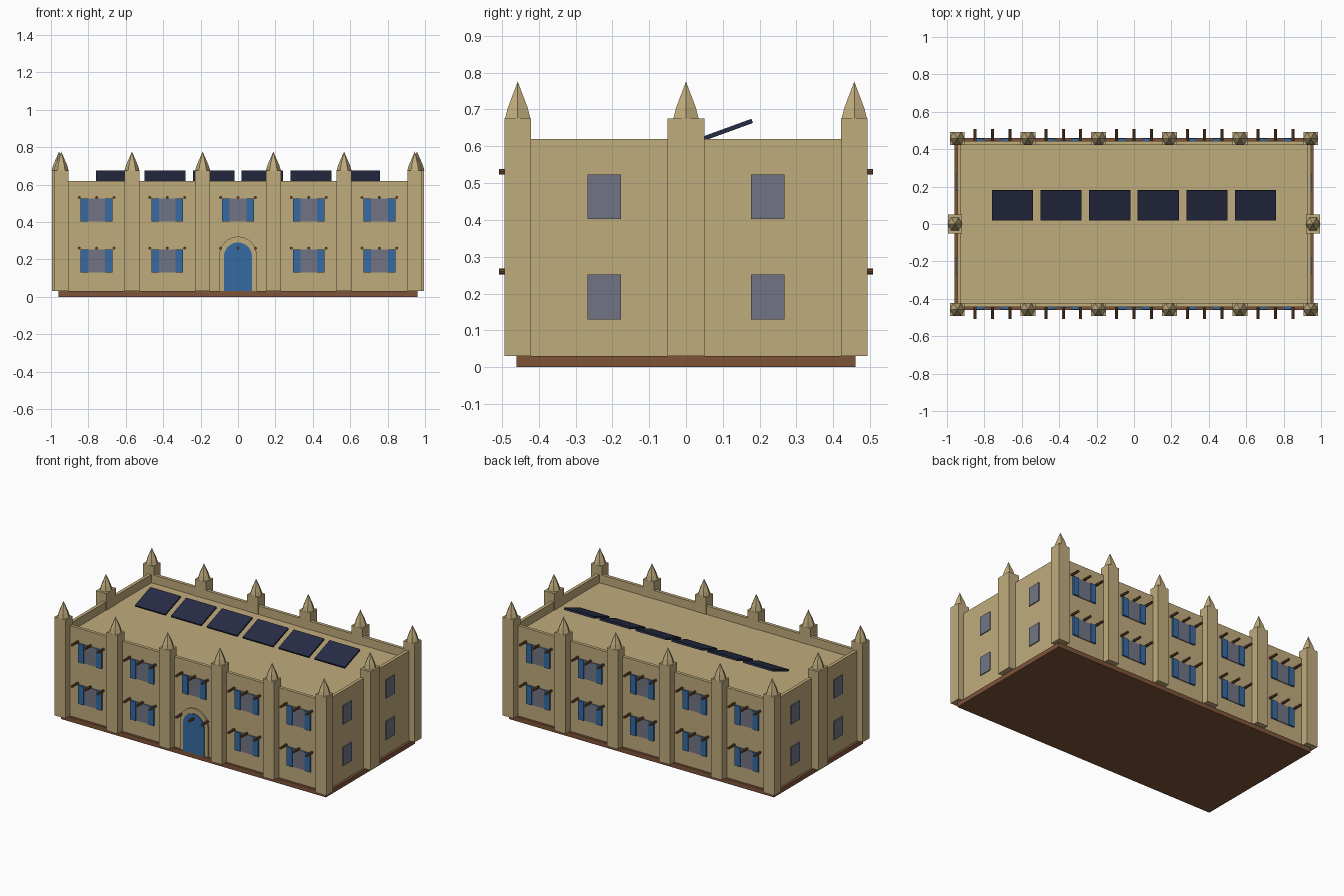
import bpy, bmesh, math

if "Cube" in bpy.data.objects:
    bpy.data.objects.remove(bpy.data.objects["Cube"])


def mat(name, hexcol):
    m = bpy.data.materials.new(name)
    c = [int(hexcol[i:i + 2], 16) / 255 for i in (0, 2, 4)]
    m.diffuse_color = [((v + .055) / 1.055) ** 2.4 if v > .04 else v / 12.92 for v in c] + [1]
    m.use_nodes = True
    m.node_tree.nodes["Principled BSDF"].inputs["Base Color"].default_value = m.diffuse_color
    return m


TAN = mat("adobe tan", "C0AC7D")
BROWN = mat("plinth brown", "7E5339")
WOOD = mat("beam wood", "6E4A2E")
BLUE = mat("painted blue", "366BA3")
GLASS = mat("window grey", "717485")
NAVY = mat("panel navy", "272C45")


def finish(name, bm, material):
    bmesh.ops.recalc_face_normals(bm, faces=bm.faces)
    me = bpy.data.meshes.new(name)
    bm.to_mesh(me)
    bm.free()
    me.materials.append(material)
    ob = bpy.data.objects.new(name, me)
    bpy.context.collection.objects.link(ob)
    return ob


def box(name, x, y, z, material):
    """Box from (min, max) ranges."""
    bm = bmesh.new()
    bmesh.ops.create_cube(bm, size=1)
    for v in bm.verts:
        v.co = [(r[0] + r[1]) / 2 + c * (r[1] - r[0]) for r, c in zip((x, y, z), v.co)]
    return finish(name, bm, material)


def span(c, w):
    return (c - w / 2, c + w / 2)


def sided(s, a, b):
    """Range from a to b on the side given by sign s."""
    return tuple(sorted((s * a, s * b)))


def arch(name, r, spring, y0, y1, material):
    """Round-headed slab standing on the plinth, facing front."""
    bm = bmesh.new()
    pts = [(-r, .03)] + [(-r * math.cos(math.pi * i / 16), spring + r * math.sin(math.pi * i / 16))
                         for i in range(17)] + [(r, .03)]
    f = bm.faces.new([bm.verts.new((x, y0, z)) for x, z in pts])
    ext = bmesh.ops.extrude_face_region(bm, geom=[f])
    for v in ext["geom"]:
        if isinstance(v, bmesh.types.BMVert):
            v.co.y = y1
    return finish(name, bm, material)


def pinnacle(name, x, y):
    """Six-sided two-stage spire."""
    bm = bmesh.new()
    rings = [[bm.verts.new((x + r * math.cos(i * math.pi / 3), y + r * math.sin(i * math.pi / 3), z))
              for i in range(6)] for r, z in ((.04, .675), (.031, .705))]
    tip = bm.verts.new((x, y, .776))
    bm.faces.new(rings[0])
    for i in range(6):
        j = (i + 1) % 6
        bm.faces.new((rings[0][i], rings[0][j], rings[1][j], rings[1][i]))
        bm.faces.new((rings[1][i], rings[1][j], tip))
    finish(name, bm, TAN)


# Plinth and main block with sunken roof
box("plinth", (-.96, .96), (-.46, .46), (0, .03), BROWN)
bm = bmesh.new()
bmesh.ops.create_cube(bm, size=1)
for v in bm.verts:
    v.co = (v.co.x * 1.89, v.co.y * .89, .325 + v.co.z * .59)
top = max(bm.faces, key=lambda f: f.calc_center_median().z)
bmesh.ops.inset_region(bm, faces=[top], thickness=.03)
ext = bmesh.ops.extrude_face_region(bm, geom=[top])
bmesh.ops.delete(bm, geom=[top], context="FACES_ONLY")
for v in ext["geom"]:
    if isinstance(v, bmesh.types.BMVert):
        v.co.z = .565
finish("walls_and_roof", bm, TAN)

# Buttresses with pinnacles: six front and back, one each end
for s in (-1, 1):
    for i in range(6):
        x = -.945 + i * .378
        box("buttress", span(x, .08), span(s * .457, .071), (.03, .675), TAN)
        pinnacle("pinnacle", x, s * .457)
    box("end_buttress", span(s * .957, .075), (-.05, .05), (.03, .675), TAN)
    pinnacle("end_pinnacle", s * .957, 0)

# Windows, shutters and projecting beams
for s in (-1, 1):
    for z0, zb in ((.13, .26), (.402, .531)):
        zr = (z0, z0 + .122)
        for i in range(5):
            x = (i - 2) * .378
            if not (s == -1 and i == 2 and z0 < .2):
                box("window", span(x, .09), sided(s, .44, .45), zr, GLASS)
                for d in (-1, 1):
                    box("shutter", span(x + d * .065, .04), sided(s, .44, .456), zr, BLUE)
            for d in (-1, 0, 1):
                bm = bmesh.new()
                bmesh.ops.create_cone(bm, cap_ends=True, segments=8, radius1=.008,
                                      radius2=.008, depth=.08)
                for v in bm.verts:
                    v.co = (x + d * .093 + v.co.x, s * .468 + v.co.z, zb + v.co.y)
                finish("beam_end", bm, WOOD)
        for y in (-.222, .222):
            box("end_window", sided(s, .94, .951), span(y, .09), zr, GLASS)

# Arched door and surround
arch("door_surround", .1, .222, -.44, -.455, TAN)
arch("door", .075, .215, -.44, -.461, BLUE)

# Tilted roof panels
t = math.radians(20)
for i in range(6):
    p = box("roof_panel", (-.11, .11), (-.085, .085), (-.006, .006), NAVY)
    p.location = (-.65 + i * .26, .1, .64)
    p.rotation_euler.x = t
